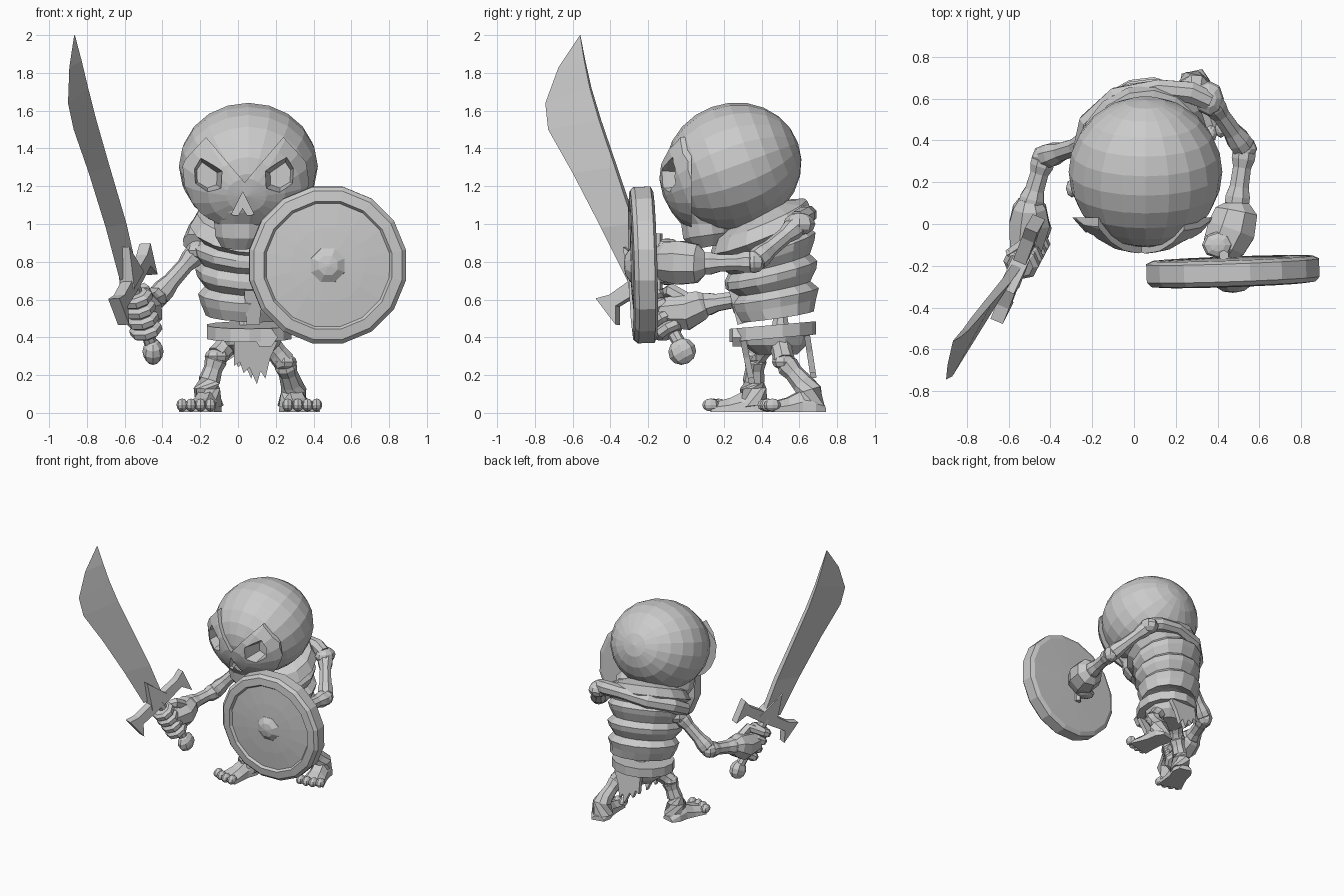
import bpy, bmesh, math
from mathutils import Vector as V, Matrix, Euler

bone_mat = bpy.data.materials.new("bone_grey")
bone_mat.diffuse_color = (0.6, 0.6, 0.6, 1)


def finish(name, bm):
    bmesh.ops.recalc_face_normals(bm, faces=bm.faces)
    me = bpy.data.meshes.new(name)
    bm.to_mesh(me)
    bm.free()
    me.materials.append(bone_mat)
    ob = bpy.data.objects.new(name, me)
    bpy.context.collection.objects.link(ob)
    return ob


def skin(name, loops):
    """Bridge equal-length loops of points and cap both ends."""
    bm = bmesh.new()
    rows = [[bm.verts.new(p) for p in loop] for loop in loops]
    n = len(rows[0])
    for a, b in zip(rows, rows[1:]):
        for i in range(n):
            j = (i + 1) % n
            bm.faces.new((a[i], a[j], b[j], b[i]))
    bm.faces.new(rows[0])
    bm.faces.new(rows[-1])
    return finish(name, bm)


def ring(c, rx, ry, rot, n):
    c = V(c)
    return [c + rot @ V((rx * math.cos(t), ry * math.sin(t), 0))
            for t in (2 * math.pi * (i + 0.5) / n for i in range(n))]


def stack(name, rows, n=14, yaw=0):
    """Rows of (x, y, z, rx, ry, tilt degrees)."""
    return skin(name, [ring(r[:3], r[3], r[4],
                Euler((math.radians(r[5]), 0, math.radians(yaw))).to_matrix(), n) for r in rows])


def tube(name, pts, radii, n=8):
    pts = [V(p) for p in pts]
    loops = []
    for i, p in enumerate(pts):
        d = pts[min(i + 1, len(pts) - 1)] - pts[max(i - 1, 0)]
        loops.append(ring(p, radii[i], radii[i], d.to_track_quat('Z', 'Y').to_matrix(), n))
    return skin(name, loops)


def bone(name, a, b, r):
    """Shaft with knobbly flared ends."""
    a, b = V(a), V(b)
    ts = (0, 0.06, 0.17, 0.32, 0.65, 0.82, 0.94, 1)
    ks = (0.75, 1.1, 1.1, 0.85, 0.9, 1.15, 1.15, 0.8)
    return tube(name, [a.lerp(b, t) for t in ts], [r * k for k in ks])


def ball(name, c, s, seg=8, rings=6, rot=(0, 0, 0)):
    bm = bmesh.new()
    bmesh.ops.create_uvsphere(bm, u_segments=seg, v_segments=rings, radius=1)
    m = Matrix.Translation(c) @ Euler(rot).to_matrix().to_4x4() @ Matrix.Diagonal((*s, 1))
    bmesh.ops.transform(bm, matrix=m, verts=bm.verts)
    return finish(name, bm)


def prism(name, pts, o, u, v, t0, t1):
    o, u, v = V(o), V(u), V(v)
    n = u.cross(v)
    return skin(name, [[o + u * p[0] + v * p[1] + n * t for p in pts] for t in (t0, t1)])


def boolean(ob, other, op):
    m = ob.modifiers.new(op.lower(), 'BOOLEAN')
    m.object, m.operation, m.solver = other, op, 'EXACT'
    other.hide_render = True
    other.hide_viewport = True


X, Y, Z = V((1, 0, 0)), V((0, 1, 0)), V((0, 0, 1))

# Skull: egg-shaped cranium, raised face mask and jaw, with carved sockets and nose
tilt = (math.radians(-70), 0, 0)
cranium = ball("cranium", (0.055, 0.25, 1.305), (0.368, 0.335, 0.365), 20, 12, tilt)
mask = ball("face_mask", (0.045, 0.245, 1.28), (0.41, 0.365, 0.39), 20, 12, tilt)
half = [(-0.15, 0.98), (-0.26, 1.07), (-0.31, 1.2), (-0.29, 1.33), (-0.17, 1.46)]
outline = half + [(0.035, 1.22)] + [(0.07 - x, z) for x, z in reversed(half)]
# prisms in the XZ plane extrude along -y
boolean(mask, prism("mask_cutter", outline, (0, 0, 0), X, Z, -0.03, 0.4), 'INTERSECT')
jaw = stack("jaw", [(0.03, 0.05, 1.16, 0.17, 0.15, 0), (0.025, 0.07, 1.06, 0.17, 0.15, 0),
                    (0.02, 0.1, 1.0, 0.15, 0.13, 0), (0.02, 0.11, 0.94, 0.145, 0.13, 8),
                    (0.01, 0.12, 0.88, 0.10, 0.09, 10)], 12)
eye = [(-0.20, 1.36), (-0.085, 1.28), (-0.09, 1.19), (-0.16, 1.165), (-0.235, 1.21), (-0.24, 1.3)]
for side in ("right", "left"):
    pts = eye if side == "right" else [(0.06 - x, z) for x, z in eye]
    mx = sum(p[0] for p in pts) / 6
    mz = sum(p[1] for p in pts) / 6
    # sockets narrow with depth
    cut = skin(side + "_eye_cutter", [[V((mx + (x - mx) * k, y, mz + (z - mz) * k)) for x, z in pts]
                                      for y, k in ((0.03, 0.7), (-0.1, 1.0), (-0.4, 1.0))])
    for ob in (cranium, mask):
        boolean(ob, cut, 'DIFFERENCE')
nose = prism("nose_cutter", [(0.025, 1.17), (-0.035, 1.05), (0.0, 1.045), (0.025, 1.085),
                             (0.05, 1.045), (0.085, 1.05)], (0, 0, 0), X, Z, 0.03, 0.4)
for ob in (cranium, mask, jaw):
    boolean(ob, nose, 'DIFFERENCE')

# Rib cage with alternating wide and narrow bands, spine and breastbone
stack("rib_cage", [(0.06, 0.42, 1.08, 0.14, 0.12, 24), (0.05, 0.40, 1.03, 0.27, 0.26, 24),
                   (0.05, 0.40, 0.96, 0.31, 0.29, 24), (0.05, 0.42, 0.91, 0.26, 0.24, 20),
                   (0.04, 0.43, 0.88, 0.295, 0.265, 18), (0.04, 0.43, 0.84, 0.285, 0.26, 18),
                   (0.04, 0.44, 0.79, 0.25, 0.22, 15), (0.05, 0.45, 0.75, 0.28, 0.25, 14),
                   (0.05, 0.45, 0.71, 0.27, 0.245, 14), (0.05, 0.46, 0.66, 0.23, 0.2, 12),
                   (0.05, 0.47, 0.62, 0.265, 0.235, 11), (0.05, 0.47, 0.57, 0.25, 0.22, 10),
                   (0.06, 0.48, 0.51, 0.235, 0.195, 9), (0.06, 0.48, 0.56, 0.1, 0.1, 8)], 14, 18)
tube("shoulder_yoke", [(-0.24, 0.36, 0.9), (-0.21, 0.48, 0.97), (-0.08, 0.6, 1.02),
                       (0.12, 0.645, 1.05), (0.27, 0.63, 1.04), (0.36, 0.59, 1.02)],
     [0.055, 0.06, 0.06, 0.05, 0.055, 0.05])
stack("spine", [(0.05, 0.5, z, 0.05, 0.05, 0) for z in (0.62, 0.54)] +
      [(0.05, 0.5, 0.51, 0.04, 0.04, 0), (0.05, 0.5, 0.42, 0.055, 0.055, 0)], 8)
prism("breastbone", [(-0.05, 0.1), (0.05, 0.1), (0.035, -0.13), (-0.035, -0.13)],
      (0.08, 0.27, 0.6), X, V((0, -0.25, 0.97)), -0.03, 0.03)

# Belt, buckle, pelvis and ragged cloths
stack("belt", [(0.06, 0.46, 0.465, 0.19, 0.19, 5), (0.06, 0.46, 0.465, 0.23, 0.23, 5),
               (0.06, 0.46, 0.395, 0.23, 0.23, 5), (0.06, 0.46, 0.395, 0.19, 0.19, 5)])
stack("pelvis", [(0.06, 0.47, 0.42, 0.19, 0.19, 0), (0.06, 0.47, 0.36, 0.17, 0.17, 0),
                 (0.06, 0.48, 0.31, 0.11, 0.11, 0)], 10)
prism("buckle", [(0.065 * math.cos(k * math.pi / 3), 0.055 * math.sin(k * math.pi / 3))
                 for k in range(6)], (0.145, 0.265, 0.4), X, Z, -0.03, 0.02)
rag = [(-0.1, 0.0), (-0.1, -0.13), (-0.07, -0.11), (-0.05, -0.17), (-0.02, -0.14), (0.02, -0.23),
       (0.04, -0.16), (0.065, -0.2), (0.09, -0.09), (0.13, 0.0)]
prism("front_cloth", rag, (0.08, 0.3, 0.38), X, V((0, -0.2, 0.98)), -0.02, 0.012)
prism("back_cloth", rag, (0.05, 0.645, 0.41), X, V((0, -0.15, 0.98)), -0.012, 0.02)

# Arms
arms = {"right": ((-0.21, 0.39, 0.86), (-0.43, 0.32, 0.61), (-0.5, 0.08, 0.57)),
        "left": ((0.36, 0.6, 1.0), (0.53, 0.36, 0.8), (0.49, 0.08, 0.79))}
for side, (s, e, w) in arms.items():
    bone(side + "_upper_arm", s, e, 0.052)
    bone(side + "_forearm", e, w, 0.055)
    ball(side + "_elbow", e, (0.06,) * 3)
    ball(side + "_shoulder", s, (0.07, 0.085, 0.06))

# Legs and feet: hip, knee, ankle, foot direction
legs = {"right": ((-0.06, 0.42, 0.36), (-0.11, 0.37, 0.3), (-0.165, 0.355, 0.13), V((-0.06, -0.22, 0))),
        "left": ((0.17, 0.5, 0.36), (0.245, 0.52, 0.27), (0.295, 0.65, 0.12), V((0.045, -0.21, 0)))}
for side, (h, k, a, f) in legs.items():
    tube(side + "_thigh", [h, V(h).lerp(V(k), 0.5), k], [0.06, 0.055, 0.06])
    ball(side + "_knee", k, (0.067, 0.065, 0.042))
    a, k = V(a), V(k)
    heel = V((a.x, a.y, 0)) - f * 0.2
    tube(side + "_shin", [k, k.lerp(a, 0.15), k.lerp(a, 0.4), k.lerp(a, 0.75), a,
                          heel + V((0, -0.035, 0.03))], [0.045, 0.06, 0.05, 0.058, 0.07, 0.08])
    d = f.normalized()
    q = d.cross(Z)
    # foot sections: distance along the foot, half width, height
    secs = [(-0.04, 0.05, 0.04), (0.02, 0.075, 0.1), (0.09, 0.07, 0.115),
            (0.16, 0.08, 0.08), (0.25, 0.098, 0.055)]
    skin(side + "_foot", [[heel + d * t + q * sx * w + Z * z for sx, z in
                           ((-1, 0.005), (1, 0.005), (0.95, hh * 0.5), (0.45, hh), (-0.45, hh), (-0.95, hh * 0.5))]
                          for t, w, hh in secs])
    for i in range(4):
        o = (i - 1.5)
        ball(f"{side}_toe_{i}", heel + d * (0.275 - 0.012 * abs(o)) + q * o * 0.052 + Z * 0.042,
             (0.03, 0.045, 0.034), 8, 6)

# Shield: revolved profile of (radius, depth) about a near-front axis
prof = [(0.12, -0.105), (0.39, -0.1), (0.422, -0.085), (0.422, 0), (0.4, 0.022), (0.345, 0.028),
        (0.332, 0.01), (0.2, 0.022), (0.09, 0.028)]
turn = Euler((math.radians(91.5), 0, math.radians(2))).to_matrix()
centre = V((0.475, -0.265, 0.782))
skin("shield", [ring(centre + turn @ V((0, 0, d)), r, r, turn, 16) for r, d in prof])
skin("shield_boss", [ring(centre + turn @ V((0, 0, d)), r, r, turn, 8)
                     for r, d in ((0.1, 0.01), (0.096, 0.03), (0.055, 0.056), (0.008, 0.064))])

# Left fist and shield grip
tube("left_fist", [(0.49, 0.1, 0.79), (0.49, 0.06, 0.79), (0.465, -0.03, 0.795), (0.43, -0.11, 0.8),
                   (0.42, -0.15, 0.8)], [0.065, 0.11, 0.125, 0.11, 0.08], 8)
for i in range(4):
    ball(f"left_finger_{i}", (0.4, -0.1, 0.71 + 0.06 * i), (0.075, 0.065, 0.034), 8, 6)
tube("shield_grip", [(0.43, -0.15, 0.65), (0.43, -0.15, 0.95)], [0.025, 0.025], 6)

# Sword frame: up along the blade, across the guard
hub = V((-0.56, -0.22, 0.7))
w = V((0.30, 0.79, 0.53)).normalized()
up = V((-0.26, -0.5, 0.83))
up = (up - w * up.dot(w)).normalized()
n = w.cross(up)

# Curved blade: thick back, sharp front edge
back = [(-0.555, -0.19, 0.75), (-0.61, -0.27, 1.0), (-0.695, -0.37, 1.3), (-0.765, -0.455, 1.55),
        (-0.805, -0.505, 1.72), (-0.835, -0.535, 1.86), (-0.865, -0.56, 2.0)]
edge = [(-0.625, -0.31, 0.7), (-0.7, -0.45, 0.98), (-0.79, -0.6, 1.27), (-0.87, -0.73, 1.5),
        (-0.9, -0.745, 1.64), (-0.893, -0.675, 1.83), (-0.868, -0.565, 1.995)]
skin("blade", [[V(b) + n * 0.018 * k, V(e), V(b) - n * 0.018 * k]
               for b, e, k in zip(back, edge, (1.3, 1.2, 1, 0.9, 0.7, 0.5, 0.1))])

# Hooked guard, blade collar spike, grip and pommel
side_pts = [(0.2, 0.035), (0.275, 0.06), (0.25, -0.12), (0.2, -0.035), (0.08, -0.04)]
guard = [(0, 0.04)] + side_pts + [(-a, b) for a, b in reversed(side_pts)]
prism("guard", guard, hub, w, up, -0.032, 0.032)
prism("guard_spike", [(-0.085, 0), (0.085, 0), (0, 0.21)], hub, w, up, -0.04, 0.04)
tube("grip", [hub - up * t for t in (0, 0.2, 0.4)], [0.035, 0.035, 0.035])
ball("pommel", (-0.45, -0.02, 0.325), (0.056, 0.075, 0.07), 8, 6, (0.5, 0, 0))

# Right hand wrapped round the grip
wrist = V(arms["right"][2])
tube("right_palm", [wrist + V((0, 0.04, 0.01)), wrist + V((0, 0, 0)), wrist + V((0, -0.08, -0.035)),
                    hub - up * 0.2 + V((-0.01, -0.01, 0))], [0.055, 0.085, 0.105, 0.08], 8)
for i in range(4):
    c = hub - up * (0.11 + 0.066 * i) + V((-0.005, -0.015, 0))
    rot = up.to_track_quat('Z', 'Y').to_matrix()
    skin(f"right_finger_{i}", [ring(c + up * t, r, r * 0.95, rot, 8)
                               for t, r in ((-0.032, 0.065), (-0.015, 0.088), (0.015, 0.088), (0.032, 0.065))])
tube("right_thumb", [wrist + V((0.03, -0.03, 0.0)), hub - up * 0.12 + w * 0.1, hub - up * 0.1 - n * 0.07],
     [0.04, 0.038, 0.028], 6)
